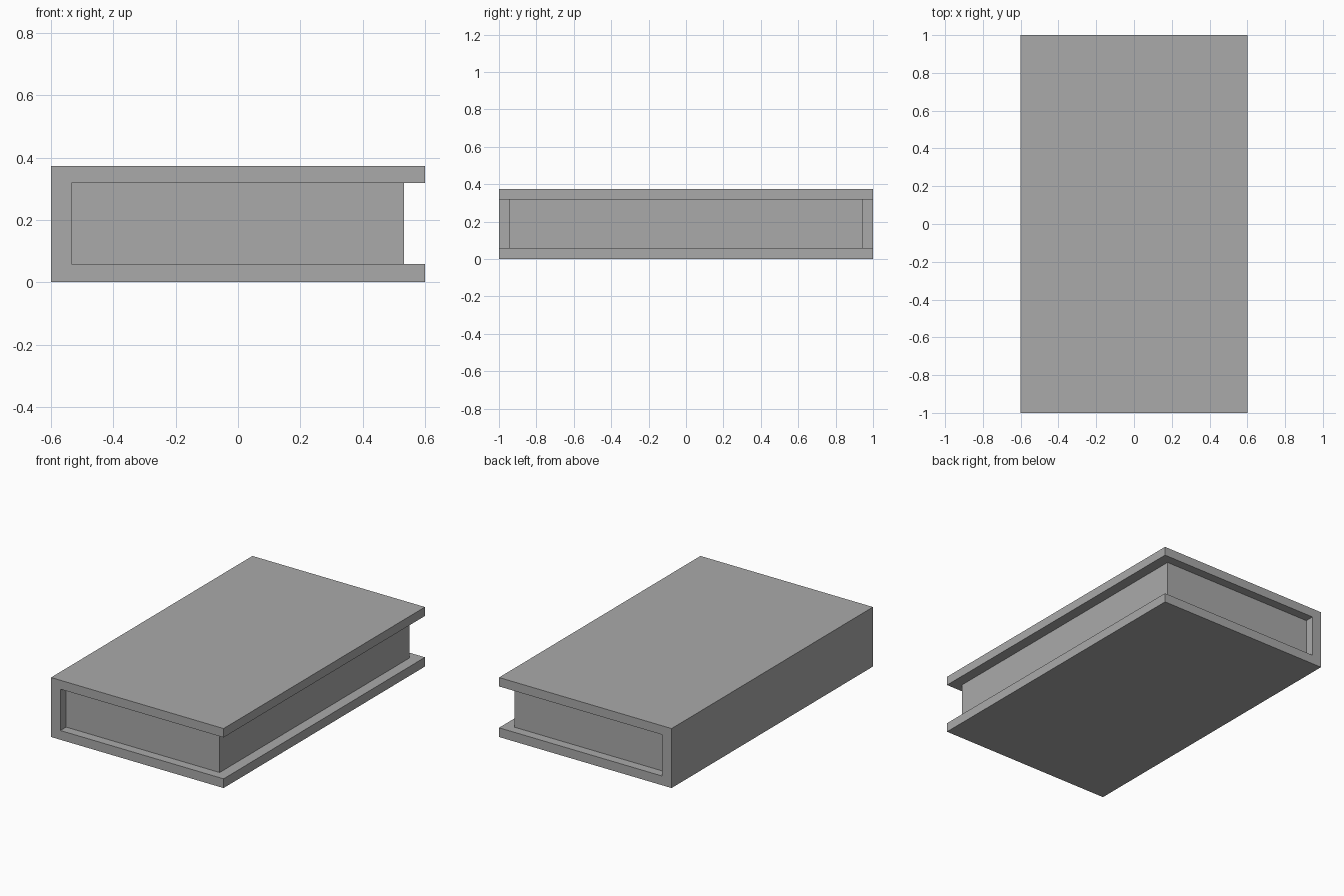
import bpy
import bmesh

cube = bpy.data.objects.get("Cube")
if cube:
    bpy.data.objects.remove(cube, do_unlink=True)

# Single flat grey for the whole book
GREY = (0.4, 0.4, 0.4, 1)
mat = bpy.data.materials.new("grey")
mat.use_nodes = True
mat.diffuse_color = GREY
mat.node_tree.nodes["Principled BSDF"].inputs["Base Color"].default_value = GREY

# Main dimensions
HALF_W, HALF_L, HEIGHT = 0.6, 1.0, 0.374
SPINE_X, PAGE_X, PAGE_Y = -0.535, 0.533, 0.943
LOW, HIGH = 0.058, 0.318


def extrude_profile(name, profile, half_length):
    """Extrude an (x, z) outline along y, centred on y = 0."""
    bm = bmesh.new()
    face = bm.faces.new([bm.verts.new((x, -half_length, z)) for x, z in profile])
    new = bmesh.ops.extrude_face_region(bm, geom=[face])["geom"]
    verts = [v for v in new if isinstance(v, bmesh.types.BMVert)]
    bmesh.ops.translate(bm, verts=verts, vec=(0, 2 * half_length, 0))
    bmesh.ops.recalc_face_normals(bm, faces=bm.faces)
    mesh = bpy.data.meshes.new(name)
    bm.to_mesh(mesh)
    bm.free()
    mesh.materials.append(mat)
    obj = bpy.data.objects.new(name, mesh)
    bpy.context.collection.objects.link(obj)
    return obj


# Cover: spine and two boards as one C-shaped profile, open towards +x
extrude_profile("book_cover", [
    (-HALF_W, 0), (HALF_W, 0), (HALF_W, LOW), (SPINE_X, LOW),
    (SPINE_X, HIGH), (HALF_W, HIGH), (HALF_W, HEIGHT), (-HALF_W, HEIGHT),
], HALF_L)

# Page block, set back from the cover edges
extrude_profile("page_block", [
    (SPINE_X, LOW), (PAGE_X, LOW), (PAGE_X, HIGH), (SPINE_X, HIGH),
], PAGE_Y)
